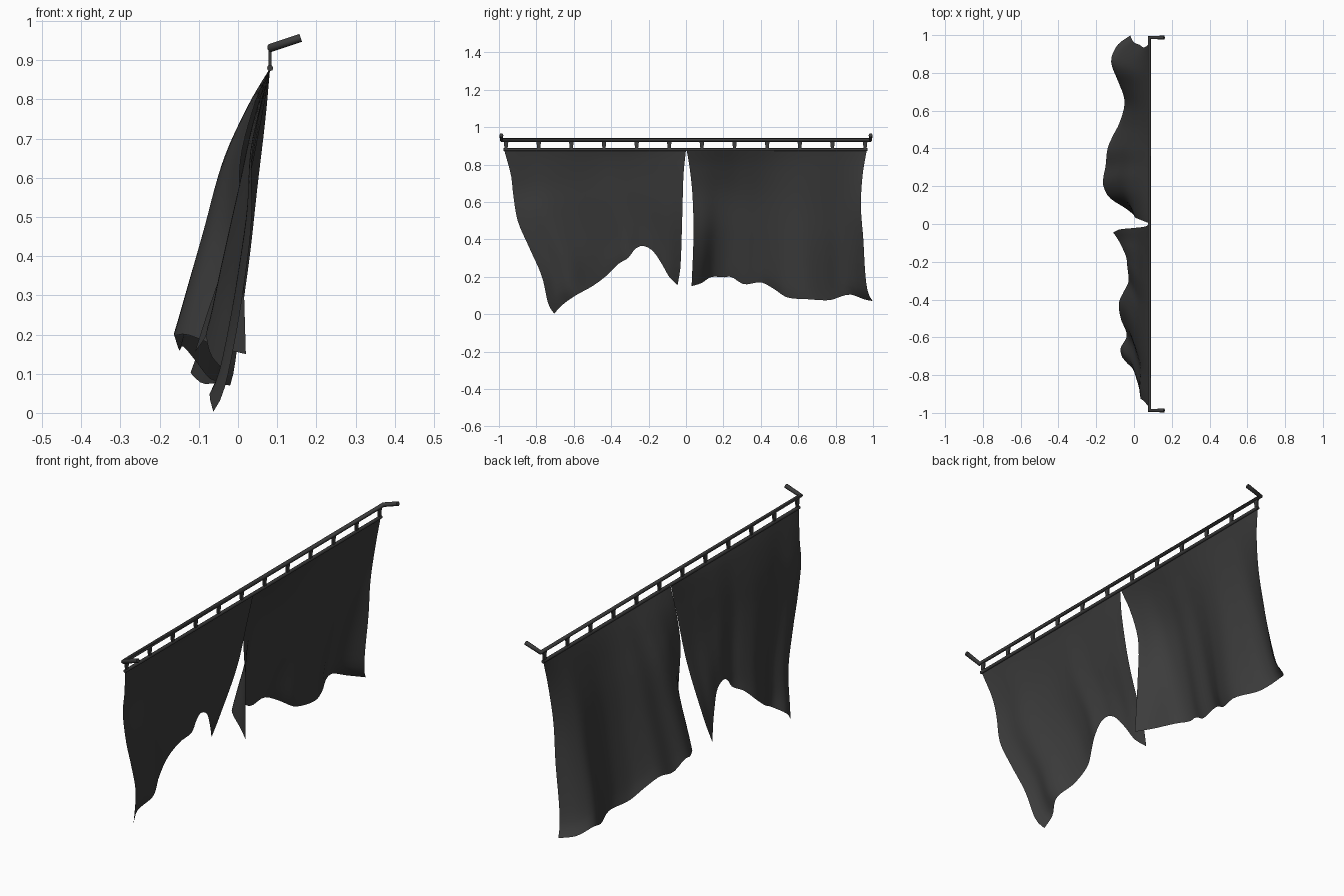
import bpy, bmesh
from math import sin, pi
from mathutils import Vector

if "Cube" in bpy.data.objects:
    bpy.data.objects.remove(bpy.data.objects["Cube"])

mat = bpy.data.materials.new("dark_grey")
mat.diffuse_color = (0.045, 0.045, 0.045, 1)
mat.use_nodes = True
mat.node_tree.nodes["Principled BSDF"].inputs["Base Color"].default_value = mat.diffuse_color


def add_mesh(name, bm):
    me = bpy.data.meshes.new(name)
    bm.to_mesh(me)
    bm.free()
    ob = bpy.data.objects.new(name, me)
    bpy.context.collection.objects.link(ob)
    me.materials.append(mat)
    return ob


def tube(name, pts, r):
    cu = bpy.data.curves.new(name, 'CURVE')
    cu.dimensions = '3D'
    cu.bevel_depth = r
    cu.bevel_resolution = 2
    cu.use_fill_caps = True
    sp = cu.splines.new('POLY')
    sp.points.add(len(pts) - 1)
    for p, c in zip(sp.points, pts):
        p.co = (*c, 1)
    cu.materials.append(mat)
    ob = bpy.data.objects.new(name, cu)
    bpy.context.collection.objects.link(ob)


def smooth_path(pts):
    """Return a function sampling a smooth path through pts by length, 0..1."""
    p = [Vector(c) for c in pts]
    d = [0.0]
    for a, b in zip(p, p[1:]):
        d.append(d[-1] + (b - a).length)
    n = len(p)
    tan = []
    for i in range(n):
        a, b = max(i - 1, 0), min(i + 1, n - 1)
        tan.append((p[b] - p[a]) / (d[b] - d[a]))

    def at(t):
        s = t * d[-1]
        i = 0
        while i < n - 2 and s > d[i + 1]:
            i += 1
        h = d[i + 1] - d[i]
        k = (s - d[i]) / h
        return (p[i] * (2*k**3 - 3*k*k + 1) + tan[i] * h * (k**3 - 2*k*k + k)
                + p[i + 1] * (3*k*k - 2*k**3) + tan[i + 1] * h * (k**3 - k*k))
    return at


def cloth(name, left, right, hem, belly, reach, nu=44, nv=24):
    """Cloth panel blended between its borders; edge curl stays near the edges."""
    L, R, B = smooth_path(left), smooth_path(right), smooth_path(hem)
    bm = bmesh.new()
    rows = []
    for j in range(nv + 1):
        v = j / nv
        curl_l = L(v).x - (L(0) * (1 - v) + L(1) * v).x
        curl_r = R(v).x - (R(0) * (1 - v) + R(1) * v).x
        row = []
        for i in range(nu + 1):
            u = i / nu
            fold = B(u) - B(0) * (1 - u) - B(1) * u
            co = L(v) * (1 - u) + R(v) * u + fold * v
            co.x += curl_l * ((1 - u) ** reach[0] - (1 - u))
            co.x += curl_r * (u ** reach[1] - u)
            co.x += fold.x * (v ** 1.2 - v)
            co.x += belly * max(sin(pi * u), 0) ** 0.6 * (v ** 0.75 - v ** 1.5)
            row.append(bm.verts.new(co))
        rows.append(row)
    for a, b in zip(rows, rows[1:]):
        for i in range(nu):
            f = bm.faces.new((a[i], b[i], b[i + 1], a[i + 1]))
            f.smooth = True
    return add_mesh(name, bm)


# Hanging rod with its bent ends, and the thin rod carrying the cloth
tube("main_rod", [(0.16, -0.987, 0.957), (0.082, -0.987, 0.931),
                  (0.082, 0.987, 0.931), (0.16, 0.987, 0.957)], 0.0105)
tube("cloth_rod", [(0.082, -0.976, 0.88), (0.082, 0.97, 0.88)], 0.008)

# Flat tapered links between the rods
bm = bmesh.new()
for k in range(12):
    y = -0.962 + k * 0.1745
    for v in bmesh.ops.create_cube(bm, size=1)["verts"]:
        w = 0.026 if v.co.z > 0 else 0.015
        v.co = Vector((0.082 + v.co.x * 0.008, y + v.co.y * w, 0.905 + v.co.z * 0.05))
add_mesh("links", bm)

# Torn left panel
cloth("left_curtain",
      [(0.082, -0.973, 0.88), (0.05, -0.935, 0.74), (0.035, -0.925, 0.65),
       (0.035, -0.90, 0.5), (0.02, -0.84, 0.36), (-0.005, -0.77, 0.2),
       (-0.038, -0.735, 0.05), (-0.063, -0.705, 0.003)],
      [(0.082, 0.0, 0.88), (0.06, -0.013, 0.75), (0.01, -0.02, 0.52),
       (-0.08, -0.03, 0.25), (-0.11, -0.045, 0.155)],
      [(-0.063, -0.705, 0.003), (-0.072, -0.66, 0.05), (-0.038, -0.59, 0.1),
       (-0.07, -0.5, 0.15), (-0.08, -0.42, 0.21), (-0.055, -0.36, 0.27),
       (-0.03, -0.31, 0.3), (-0.03, -0.27, 0.35), (-0.035, -0.23, 0.365),
       (-0.04, -0.18, 0.34), (-0.06, -0.13, 0.27), (-0.08, -0.09, 0.20),
       (-0.11, -0.045, 0.155)], -0.05, (4, 3))

# Fuller right panel
cloth("right_curtain",
      [(0.082, 0.003, 0.88), (0.04, 0.02, 0.78), (0.005, 0.035, 0.63),
       (0.012, 0.04, 0.42), (0.02, 0.03, 0.15)],
      [(0.082, 0.967, 0.88), (0.07, 0.945, 0.75), (0.05, 0.935, 0.58),
       (0.03, 0.948, 0.4), (0.002, 0.96, 0.2), (-0.01, 0.975, 0.11),
       (-0.02, 0.998, 0.07)],
      [(0.02, 0.03, 0.15), (-0.04, 0.08, 0.165), (-0.13, 0.14, 0.2),
       (-0.162, 0.2, 0.197), (-0.163, 0.24, 0.2), (-0.15, 0.31, 0.16),
       (-0.14, 0.4, 0.17), (-0.11, 0.47, 0.135), (-0.075, 0.54, 0.09),
       (-0.05, 0.65, 0.08), (-0.09, 0.77, 0.075), (-0.115, 0.83, 0.095),
       (-0.12, 0.88, 0.105), (-0.085, 0.95, 0.08), (-0.02, 0.998, 0.07)],
      -0.06, (2, 3))
